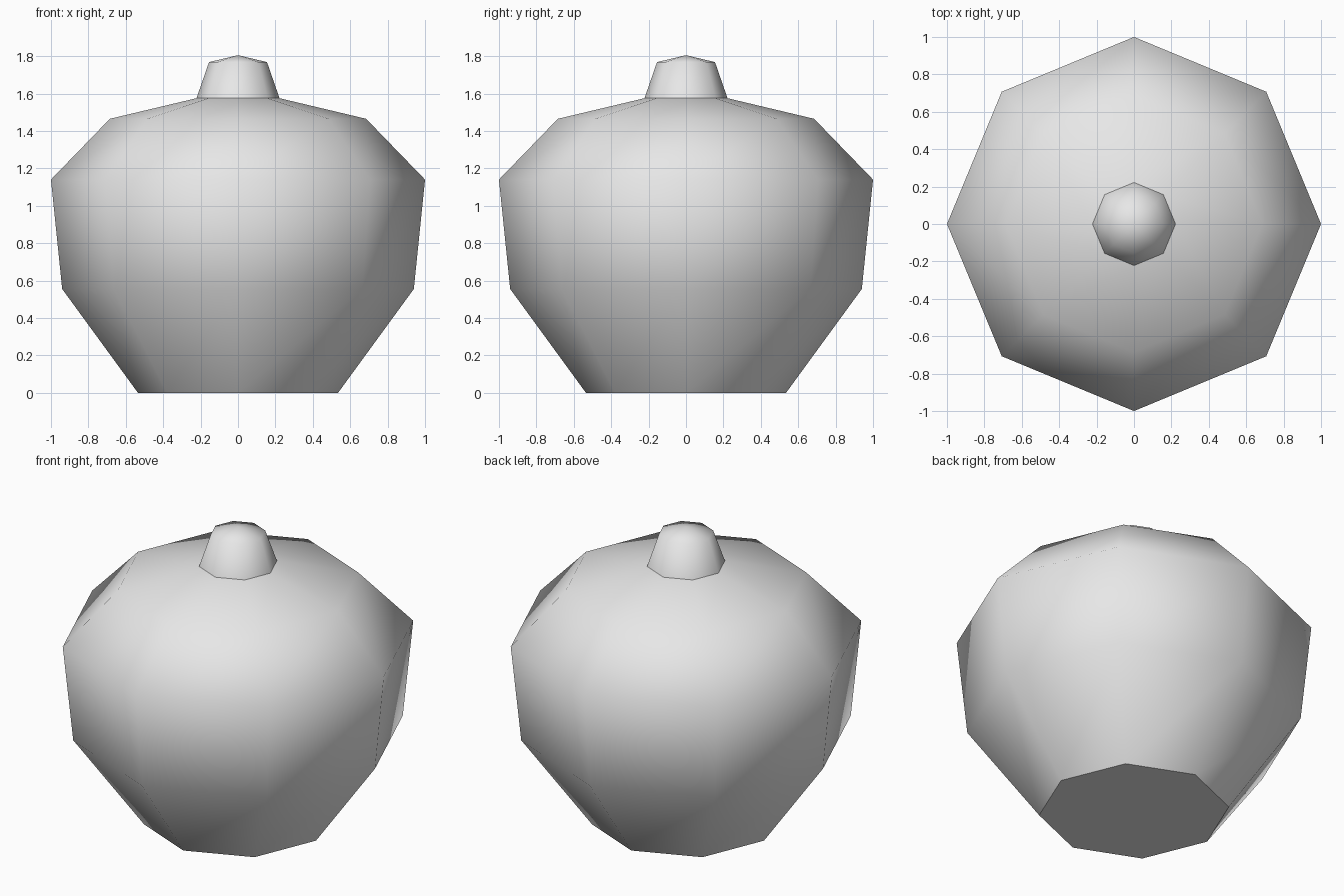
import bpy
import bmesh
from math import cos, sin, tau

SIDES = 8

cube = bpy.data.objects.get("Cube")
if cube:
    bpy.data.objects.remove(cube, do_unlink=True)

# Single plain grey
grey = bpy.data.materials.new("plain_grey")
grey.use_nodes = True
colour = (0.8, 0.8, 0.8, 1)
grey.diffuse_color = colour
grey.node_tree.nodes["Principled BSDF"].inputs["Base Color"].default_value = colour


def lathe(name, profile, base=False):
    """Turn a (radius, height) profile, bottom to top, into a faceted solid."""
    bm = bmesh.new()
    rings = []
    for r, z in profile:
        if r == 0:
            rings.append([bm.verts.new((0, 0, z))] * SIDES)
        else:
            rings.append([bm.verts.new((r * cos(tau * i / SIDES), r * sin(tau * i / SIDES), z))
                          for i in range(SIDES)])
    for low, high in zip(rings, rings[1:]):
        for i in range(SIDES):
            j = (i + 1) % SIDES
            corners = [low[i], low[j], high[j], high[i]]
            bm.faces.new(list(dict.fromkeys(corners))).smooth = True
    if base:
        # Flat base with a crisp rim
        cap = bm.faces.new(list(reversed(rings[0])))
        for edge in cap.edges:
            edge.smooth = False
    mesh = bpy.data.meshes.new(name)
    bm.to_mesh(mesh)
    bm.free()
    mesh.materials.append(grey)
    obj = bpy.data.objects.new(name, mesh)
    bpy.context.collection.objects.link(obj)
    return obj


# Rounded pot body
lathe("jar_body", [(0.535, 0), (0.94, 0.555), (1, 1.14), (0.685, 1.465), (0.222, 1.575)], base=True)

# Tapered knob with a shallow pointed top
lathe("lid_knob", [(0.222, 1.575), (0.155, 1.768), (0, 1.805)])
